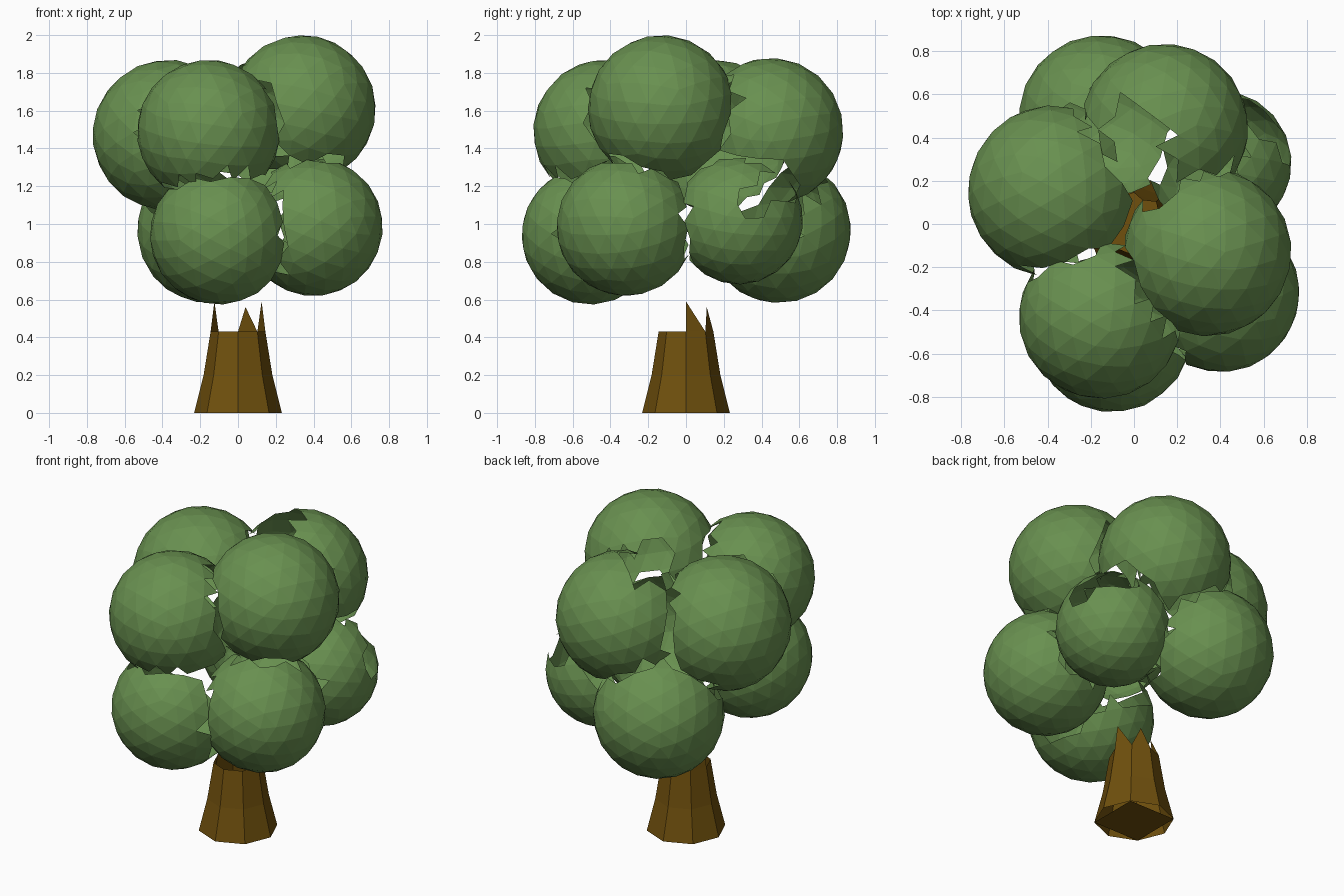
import bpy, bmesh, math, random
from mathutils import Vector, Euler

if "Cube" in bpy.data.objects:
    bpy.data.objects.remove(bpy.data.objects["Cube"])

random.seed(4)


def material(name, rgb):
    m = bpy.data.materials.new(name)
    m.diffuse_color = (*rgb, 1)
    m.use_nodes = True
    m.node_tree.nodes["Principled BSDF"].inputs["Base Color"].default_value = m.diffuse_color
    return m


def finish(bm, name, mat):
    me = bpy.data.meshes.new(name)
    bm.to_mesh(me)
    bm.free()
    me.materials.append(mat)
    bpy.context.collection.objects.link(bpy.data.objects.new(name, me))


leaf = material("leaf green", (0.14, 0.28, 0.08))
bark = material("bark brown", (0.16, 0.08, 0.004))

# Leaf clumps: centre and radius
clumps = [(Vector(c), r) for c, r in [
    ((-0.10, -0.505, 0.94), 0.367),  # lower front
    ((0.40, -0.32, 0.985), 0.367),   # lower front right
    ((0.39, 0.28, 1.02), 0.34),      # lower back right
    ((-0.15, 0.49, 0.965), 0.385),   # lower back
    ((-0.155, -0.43, 1.49), 0.38),   # upper front
    ((0.34, -0.13, 1.61), 0.39),     # upper right
    ((-0.37, 0.15, 1.47), 0.40),     # upper left
    ((0.14, 0.445, 1.49), 0.39)]]    # upper back

# Gaps in the leaves: position and radius
gaps = [(Vector(p), r) for p, r in [
    ((0.70, 0.37, 1.12), 0.10), ((0.56, 0.50, 1.20), 0.11),
    ((0.00, 0.42, 1.84), 0.15), ((0.08, 0.22, 1.75), 0.16),
    ((0.18, -0.40, 0.95), 0.13)]]
heart = Vector((0, 0, 1.25))

for i, (centre, radius) in enumerate(clumps):
    bm = bmesh.new()
    bmesh.ops.create_icosphere(bm, subdivisions=3, radius=radius)
    turn = Euler([random.uniform(0, math.tau) for _ in range(3)]).to_matrix()
    for v in bm.verts:
        v.co = turn @ v.co + centre
    bm.normal_update()
    inward = (heart - centre).normalized()
    # drop faces hidden in neighbours, facing the heart of the crown or in gaps
    doomed = []
    for f in bm.faces:
        p = f.calc_center_median()
        hidden = any((p - c).length < r * 1.05
                     for j, (c, r) in enumerate(clumps) if j != i)
        open_gap = any((p - c).length < r for c, r in gaps)
        if hidden or open_gap or f.normal.dot(inward) > 0.7:
            doomed.append(f)
    bmesh.ops.delete(bm, geom=doomed, context='FACES')
    finish(bm, f"leaf_clump_{i + 1}", leaf)

# Trunk: tapered eight-sided rings with a jagged open top
bm = bmesh.new()
rings = []
for r, z in [(0.232, 0), (0.182, 0.2), (0.145, 0.43)]:
    rings.append([bm.verts.new((r * math.cos(k * math.tau / 8),
                                r * math.sin(k * math.tau / 8), z)) for k in range(8)])
for low, high in zip(rings, rings[1:]):
    for k in range(8):
        n = (k + 1) % 8
        bm.faces.new((low[k], low[n], high[n], high[k]))
bm.faces.new(rings[0][1::2][::-1])
top = rings[-1]
for k, tip in [(0, (0.125, 0, 0.59)), (1, (0.04, 0.11, 0.56)), (3, (-0.125, 0, 0.59))]:
    bm.faces.new((top[k], top[k + 1], bm.verts.new(tip)))
finish(bm, "trunk", bark)
